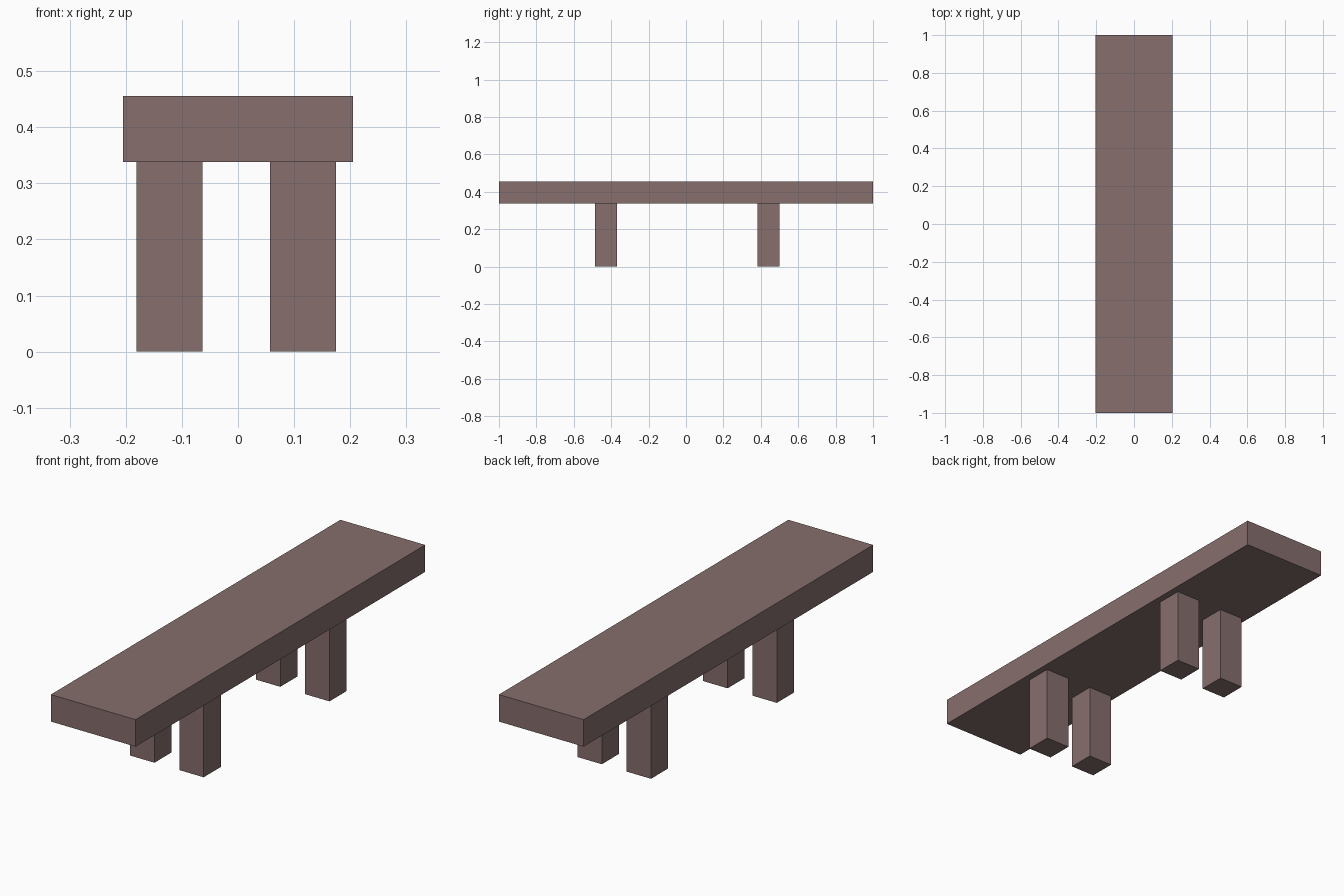
import bpy

# Remove the default cube
default = bpy.data.objects.get("Cube")
if default:
    bpy.data.objects.remove(default, do_unlink=True)

# Single flat colour
wood = bpy.data.materials.new("dusty_brown_wood")
wood.use_nodes = True
colour = (0.238, 0.156, 0.153, 1.0)
wood.diffuse_color = colour
wood.node_tree.nodes["Principled BSDF"].inputs["Base Color"].default_value = colour


def box(name, centre, size):
    bpy.ops.mesh.primitive_cube_add(size=1, location=centre)
    obj = bpy.context.object
    obj.name = name
    obj.scale = size
    bpy.ops.object.transform_apply(location=False, rotation=False, scale=True)
    obj.data.materials.append(wood)
    return obj


LEG_HEIGHT = 0.338
THICKNESS = 0.118

# Long seat plank
box("seat", (0, 0, LEG_HEIGHT + THICKNESS / 2), (0.41, 2.0, THICKNESS))

# Four square legs, set slightly off centre
for end, y in (("front", -0.428), ("back", 0.441)):
    for side, x in (("right", -0.122), ("left", 0.116)):
        box(f"{end}_{side}_leg", (x, y, LEG_HEIGHT / 2),
            (THICKNESS, THICKNESS, LEG_HEIGHT))
